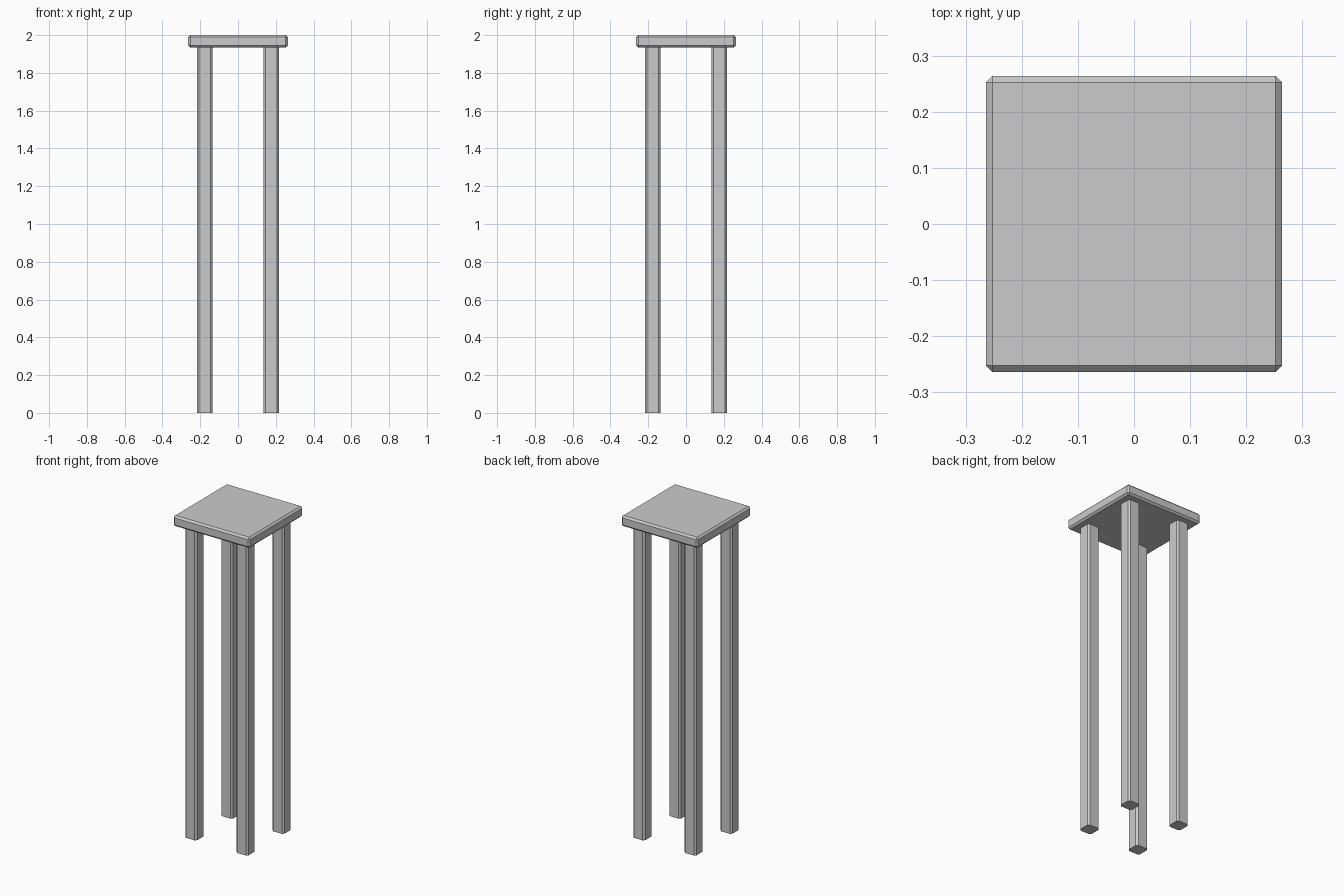
import bpy, bmesh

if "Cube" in bpy.data.objects:
    bpy.data.objects.remove(bpy.data.objects["Cube"])

BEVEL = 0.011


def bevelled_box(name, center, size, vertical_only=False):
    bm = bmesh.new()
    bmesh.ops.create_cube(bm, size=1.0)
    for v in bm.verts:
        v.co = [c + p * s for c, p, s in zip(center, v.co, size)]
    edges = [e for e in bm.edges if not vertical_only
             or abs(e.verts[0].co.z - e.verts[1].co.z) > 1e-4]
    bmesh.ops.bevel(bm, geom=edges, offset=BEVEL, segments=1,
                    profile=0.5, affect='EDGES')
    mesh = bpy.data.meshes.new(name)
    bm.to_mesh(mesh)
    bm.free()
    obj = bpy.data.objects.new(name, mesh)
    bpy.context.collection.objects.link(obj)
    return obj


# Square seat, chamfered on every edge
SEAT_BOTTOM = 1.934
bevelled_box("seat", (0, 0, (2 + SEAT_BOTTOM) / 2),
             (0.527, 0.527, 2 - SEAT_BOTTOM))

# Four straight legs, chamfered along their length
for y, depth in ((-0.176, "front"), (0.176, "back")):
    for x, side in ((-0.176, "left"), (0.176, "right")):
        bevelled_box(f"{depth}_{side}_leg", (x, y, SEAT_BOTTOM / 2),
                     (0.082, 0.082, SEAT_BOTTOM), vertical_only=True)
